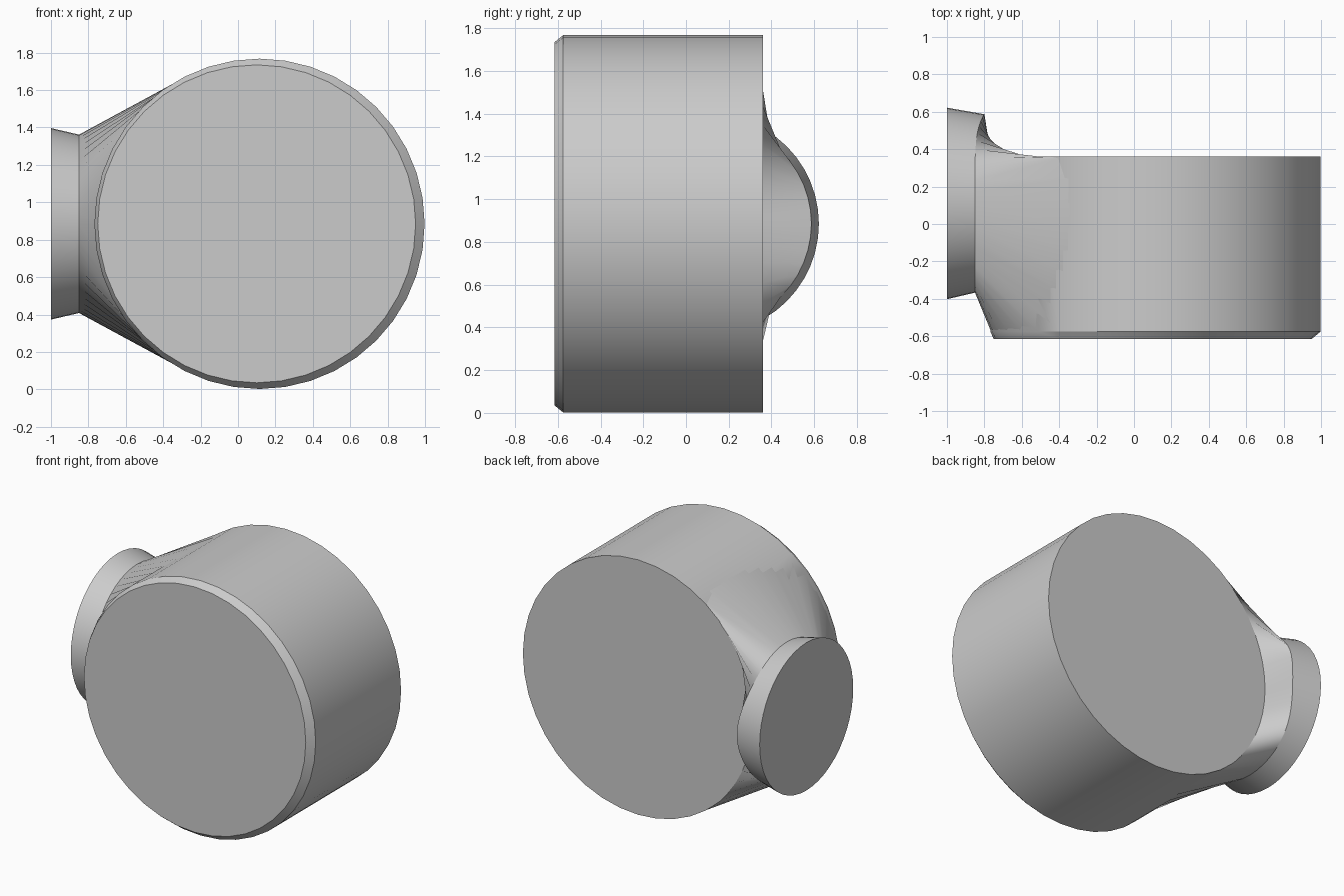
import bpy
import bmesh
from math import cos, sin, pi, sqrt, radians

cube = bpy.data.objects.get("Cube")
if cube:
    bpy.data.objects.remove(cube, do_unlink=True)

grey = bpy.data.materials.new("plain_grey")
grey.use_nodes = True
colour = (0.6, 0.6, 0.6, 1)
grey.diffuse_color = colour
grey.node_tree.nodes["Principled BSDF"].inputs["Base Color"].default_value = colour

# Shared dimensions
DRUM_X, MID_Z, DRUM_R = 0.115, 0.885, 0.883
FRONT_Y, RIM_Y, BACK_Y = -0.615, -0.575, 0.36
NECK_Y, NECK_R, FLANGE_R = 0.11, 0.477, 0.512
TANGENT = 0.777  # half height where the neck walls meet the drum


def skin_rings(name, rings, cap_start, cap_end):
    """Bridge rings of equal length into one smooth object."""
    bm = bmesh.new()
    loops = [[bm.verts.new(p) for p in ring] for ring in rings]
    n = len(loops[0])
    for a, b in zip(loops, loops[1:]):
        for i in range(n):
            j = (i + 1) % n
            bm.faces.new((a[i], a[j], b[j], b[i]))
    if cap_start:
        bm.faces.new(loops[0][::-1])
    if cap_end:
        bm.faces.new(loops[-1])
    bmesh.ops.recalc_face_normals(bm, faces=bm.faces)
    mesh = bpy.data.meshes.new(name)
    bm.to_mesh(mesh)
    bm.free()
    mesh.materials.append(grey)
    obj = bpy.data.objects.new(name, mesh)
    bpy.context.collection.objects.link(obj)
    bpy.ops.object.select_all(action="DESELECT")
    obj.select_set(True)
    bpy.context.view_layer.objects.active = obj
    bpy.ops.object.shade_smooth_by_angle(angle=radians(30))
    return obj


def drum_ring(y, r, x=DRUM_X, sides=40):
    return [(x + r * cos(2 * pi * i / sides), y, MID_Z + r * sin(2 * pi * i / sides))
            for i in range(sides)]


# Main drum with a chamfered front rim
skin_rings("drum", [drum_ring(FRONT_Y, 0.85, 0.1), drum_ring(RIM_Y, DRUM_R),
                    drum_ring(BACK_Y, DRUM_R)], True, True)


def flange_point(a):
    return (-1, NECK_Y + FLANGE_R * cos(a), MID_Z + FLANGE_R * sin(a))


def neck_point(a):
    # The throat runs a little deeper where it overhangs the back
    x = -0.85 + 0.05 * max(0, cos(a)) ** 6
    return (x, NECK_Y + NECK_R * cos(a), MID_Z + NECK_R * sin(a))


def joint_point(a):
    # Where each wall of the neck lands on the drum side
    c, s = cos(a), sin(a)
    rise = abs(s) ** 1.5 if c > 0 else min(1, abs(s) / 0.766)
    h = TANGENT * rise * (1 if s > 0 else -1)
    y = max(RIM_Y, min(BACK_Y, NECK_Y + 1.06 * c))
    return (DRUM_X - sqrt((DRUM_R - 0.004) ** 2 - h * h), y, MID_Z + h)


# Neck: closed flange mouth, throat, and walls flaring onto the drum
angles = [2 * pi * i / 48 for i in range(48)]
skin_rings("neck_and_flange", [[f(a) for a in angles]
                               for f in (flange_point, neck_point, joint_point)], True, False)
